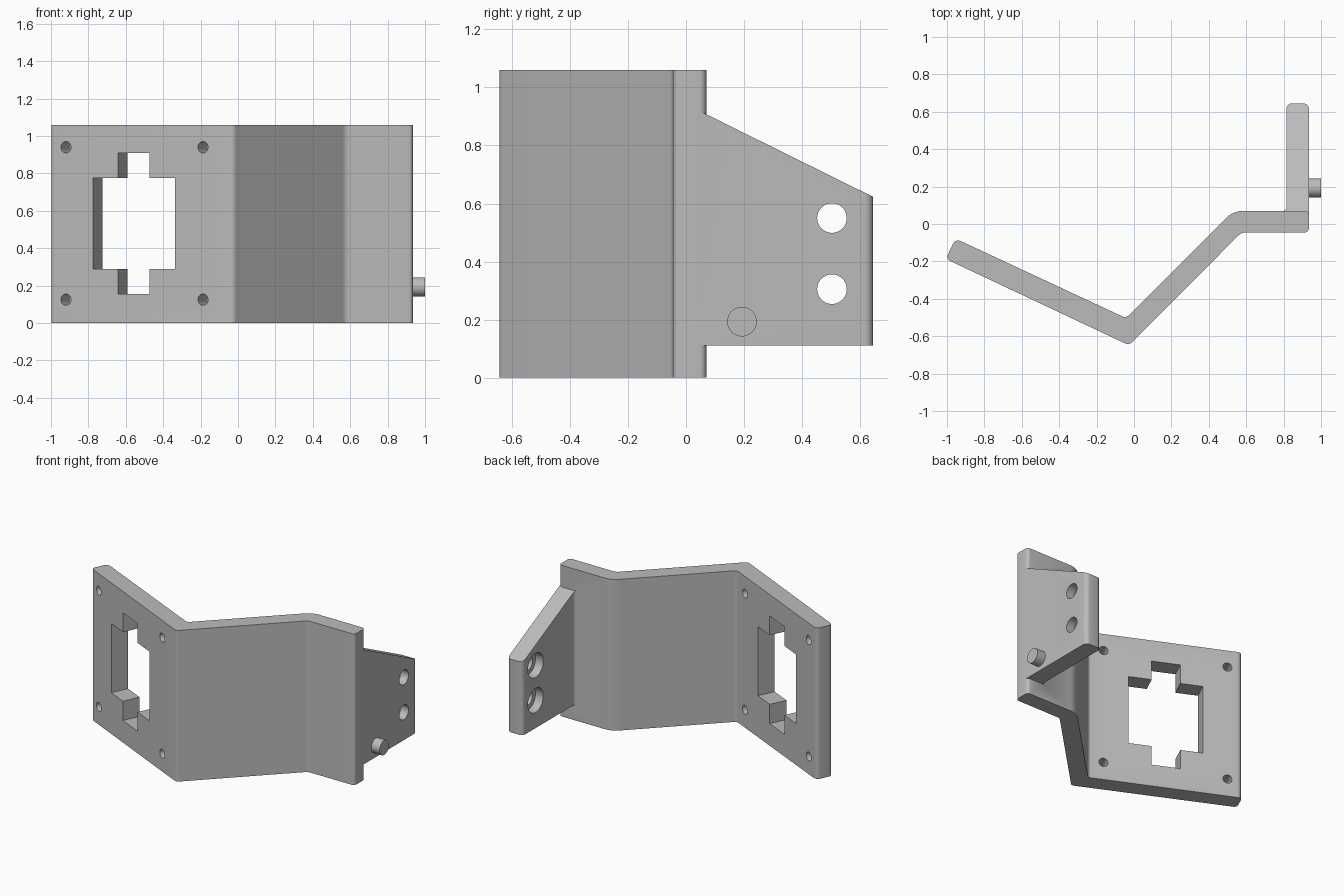
import bpy, bmesh, math
from mathutils import Vector, Matrix

if "Cube" in bpy.data.objects:
    bpy.data.objects.remove(bpy.data.objects["Cube"], do_unlink=True)

HEIGHT = 1.06
WALL = 0.12

grey = bpy.data.materials.new("Plain grey")
grey.use_nodes = True
grey.diffuse_color = (0.5, 0.5, 0.5, 1)
grey.node_tree.nodes["Principled BSDF"].inputs["Base Color"].default_value = (0.5, 0.5, 0.5, 1)


def rounded(corners, steps=5):
    """Outline from (x, y, radius) corners, each replaced by a tangent arc."""
    out = []
    for i, (x, y, r) in enumerate(corners):
        p = Vector((x, y))
        a = (Vector(corners[i - 1][:2]) - p).normalized()
        b = (Vector(corners[(i + 1) % len(corners)][:2]) - p).normalized()
        if r == 0:
            out.append(p)
            continue
        half = a.angle(b) / 2
        centre = p + (a + b).normalized() * r / math.sin(half)
        start = p + a * r / math.tan(half) - centre
        end = p + b * r / math.tan(half) - centre
        sweep = start.angle_signed(end)
        for k in range(steps + 1):
            out.append(centre + Matrix.Rotation(-sweep * k / steps, 2) @ start)
    return out


def prism(name, outline, low, high):
    """Extrude an outline along z; high may be a function of the point."""
    bm = bmesh.new()
    top = high if callable(high) else lambda p: high
    a = [bm.verts.new((p[0], p[1], low)) for p in outline]
    b = [bm.verts.new((p[0], p[1], top(p))) for p in outline]
    bm.faces.new(a)
    bm.faces.new(b)
    for i in range(len(a)):
        j = (i + 1) % len(a)
        bm.faces.new((a[i], a[j], b[j], b[i]))
    bmesh.ops.recalc_face_normals(bm, faces=bm.faces)
    mesh = bpy.data.meshes.new(name)
    bm.to_mesh(mesh)
    bm.free()
    mesh.materials.append(grey)
    obj = bpy.data.objects.new(name, mesh)
    bpy.context.collection.objects.link(obj)
    return obj


def rod(name, radius, matrix, length):
    """Cylinder along the local z of a matrix, starting at its origin."""
    ring = [(radius * math.cos(t * math.tau / 40), radius * math.sin(t * math.tau / 40))
            for t in range(40)]
    obj = prism(name, ring, 0, length)
    obj.matrix_world = matrix
    return obj


def combine(target, tool, operation):
    bpy.context.view_layer.update()
    mod = target.modifiers.new("combine", "BOOLEAN")
    mod.operation = operation
    mod.solver = "EXACT"
    mod.object = tool
    bpy.context.view_layer.objects.active = target
    bpy.ops.object.modifier_apply(modifier=mod.name)
    bpy.data.objects.remove(tool, do_unlink=True)


# Folded sheet: angled face plate, diagonal web and short flange
bracket = prism("bracket", rounded([
    (-1.006, -0.187, 0.025), (-0.027, -0.648, 0.03), (0.575, -0.045, 0.05),
    (0.935, -0.045, 0.022), (0.935, 0.07, 0.022), (0.53, 0.07, 0.13),
    (-0.043, -0.503, 0.025), (-0.955, -0.078, 0.03)]), 0, HEIGHT)

# Side plate with sloping top edge and a fillet against the flange
side = prism("side_plate", rounded([
    (0.935, 0.02, 0), (0.935, 0.645, 0.03), (0.815, 0.645, 0.03),
    (0.815, 0.069, 0.02), (0.77, 0.069, 0), (0.77, 0.02, 0)]),
    0.11, lambda p: 0.91 - 0.495 * (p[1] - 0.065))
combine(bracket, side, "UNION")

# Frame of the angled face plate: u along it, v up, w towards the front
tilt = math.radians(25)
u = Vector((math.cos(tilt), -math.sin(tilt), 0))
v = Vector((0, 0, 1))
w = u.cross(v)
frame = Matrix.Translation((-1.006, -0.187, 0)) @ Matrix((u, v, w)).transposed().to_4x4()

# Cross-shaped window
window = prism("window_cutter", [
    (0.255, 0.29), (0.403, 0.29), (0.403, 0.155), (0.59, 0.155), (0.59, 0.29), (0.74, 0.29),
    (0.74, 0.775), (0.59, 0.775), (0.59, 0.91), (0.403, 0.91), (0.403, 0.775), (0.255, 0.775)],
    -2 * WALL, WALL)
window.matrix_world = frame
combine(bracket, window, "DIFFERENCE")

# Corner screw holes
for along in (0.095, 0.905):
    for up in (0.125, 0.94):
        place = frame @ Matrix.Translation((along, up, -2 * WALL))
        combine(bracket, rod("screw_cutter", 0.03, place, 3 * WALL), "DIFFERENCE")

# Counterbored holes in the side plate
along_x = Matrix.Rotation(math.pi / 2, 4, "Y")
for up in (0.305, 0.55):
    for radius, start, length in ((0.051, 0.7, 0.4), (0.085, 0.7, 0.175)):
        place = Matrix.Translation((start, 0.503, up)) @ along_x
        combine(bracket, rod("hole_cutter", radius, place, length), "DIFFERENCE")

# Locating pin
pin = rod("locating_pin", 0.051, Matrix.Translation((0.9, 0.193, 0.193)) @ along_x, 0.1)

for obj in (bracket, pin):
    bpy.ops.object.select_all(action="DESELECT")
    obj.select_set(True)
    bpy.context.view_layer.objects.active = obj
    bpy.ops.object.shade_smooth_by_angle(angle=math.radians(30))
